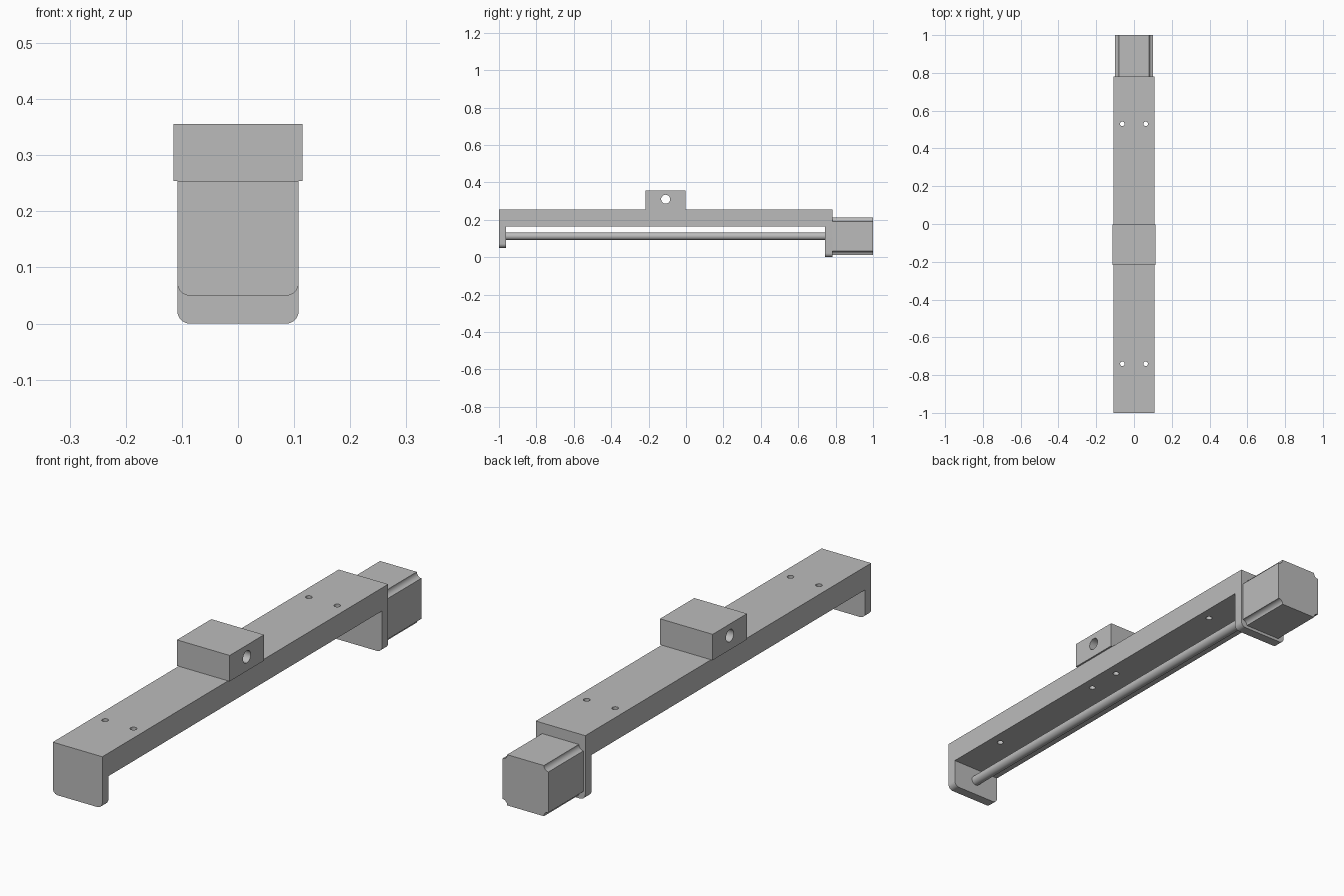
import bpy, bmesh, math
from mathutils import Matrix, Vector

cube = bpy.data.objects.get("Cube")
if cube:
    bpy.data.objects.remove(cube, do_unlink=True)

grey = bpy.data.materials.new("machined grey")
grey.use_nodes = True
COLOUR = (0.5, 0.5, 0.5, 1)
grey.diffuse_color = COLOUR
grey.node_tree.nodes["Principled BSDF"].inputs["Base Color"].default_value = COLOUR


def finish(name, bm):
    bmesh.ops.recalc_face_normals(bm, faces=bm.faces)
    mesh = bpy.data.meshes.new(name)
    bm.to_mesh(mesh)
    bm.free()
    mesh.materials.append(grey)
    obj = bpy.data.objects.new(name, mesh)
    bpy.context.collection.objects.link(obj)
    return obj


def extrude(points, direction):
    """Solid made by sweeping a closed outline along a vector."""
    bm = bmesh.new()
    face = bm.faces.new([bm.verts.new(p) for p in points])
    swept = bmesh.ops.extrude_face_region(bm, geom=[face], use_keep_orig=True)
    verts = [g for g in swept["geom"] if isinstance(g, bmesh.types.BMVert)]
    bmesh.ops.translate(bm, verts=verts, vec=direction)
    return bm


def cylinder(name, centre, radius, length, axis):
    bm = bmesh.new()
    turn = Vector((0, 0, 1)).rotation_difference(Vector(axis)).to_matrix().to_4x4()
    bmesh.ops.create_cone(bm, cap_ends=True, segments=32, radius1=radius,
                          radius2=radius, depth=length,
                          matrix=Matrix.Translation(centre) @ turn)
    return finish(name, bm)


def activate(obj):
    bpy.ops.object.select_all(action="DESELECT")
    obj.select_set(True)
    bpy.context.view_layer.objects.active = obj


def drill(obj, cutter):
    activate(obj)
    mod = obj.modifiers.new("hole", "BOOLEAN")
    mod.operation = "DIFFERENCE"
    mod.solver = "EXACT"
    mod.object = cutter
    bpy.ops.object.modifier_apply(modifier=mod.name)
    bpy.data.objects.remove(cutter, do_unlink=True)


# Rail body: beam with a short front plate and a deeper motor plate
HALF, TOP, UNDER = 0.108, 0.254, 0.163
FRONT_IN, BACK_IN, BACK = -0.962, 0.743, 0.782
profile = [(-1, 0.05), (FRONT_IN, 0.05), (FRONT_IN, UNDER), (BACK_IN, UNDER),
           (BACK_IN, 0), (BACK, 0), (BACK, TOP), (-1, TOP)]
bm = extrude([(-HALF, y, z) for y, z in profile], (2 * HALF, 0, 0))
corners = [e for e in bm.edges
           if all(v.co.z < 0.06 for v in e.verts)
           and abs(e.verts[0].co.y - e.verts[1].co.y) > 0.01]
bmesh.ops.bevel(bm, geom=corners, offset=0.022, segments=8, profile=0.5,
                affect="EDGES")
rail_body = finish("rail_body", bm)

# Mounting holes, including those hidden under the carriage
for y in (-0.74, -0.18, -0.035, 0.53):
    for x in (-0.062, 0.062):
        drill(rail_body, cylinder("cutter", (x, y, 0.21), 0.012, 0.2, (0, 0, 1)))

# Carriage block with a cross hole
bm = bmesh.new()
bmesh.ops.create_cube(bm, size=1, matrix=Matrix.Translation((0, -0.109, 0.305))
                      @ Matrix.Diagonal((0.23, 0.214, 0.102, 1)))
carriage = finish("carriage", bm)
drill(carriage, cylinder("cutter", (0, -0.109, 0.31), 0.024, 0.4, (1, 0, 0)))

# Drive screw between the plates
AXIS_Z = 0.112
screw = cylinder("drive_screw", (0, (FRONT_IN + BACK_IN) / 2, AXIS_Z), 0.02,
                 BACK_IN - FRONT_IN, (0, 1, 0))

# Motor with concave corners
SIDE, SCOOP, STEPS = 0.1, 0.02, 8
outline = []
for quarter in range(4):
    middle = math.radians(45 + 90 * quarter)
    cx = math.copysign(SIDE, math.cos(middle))
    cz = math.copysign(SIDE, math.sin(middle))
    for i in range(STEPS + 1):
        a = middle + math.pi + math.pi / 4 - math.pi / 2 * i / STEPS
        outline.append((cx + SCOOP * math.cos(a), BACK,
                        AXIS_Z + cz + SCOOP * math.sin(a)))
motor = finish("motor", extrude(outline, (0, 1 - BACK, 0)))

for obj in (rail_body, carriage, screw, motor):
    activate(obj)
    bpy.ops.object.shade_smooth_by_angle(angle=math.radians(30))
